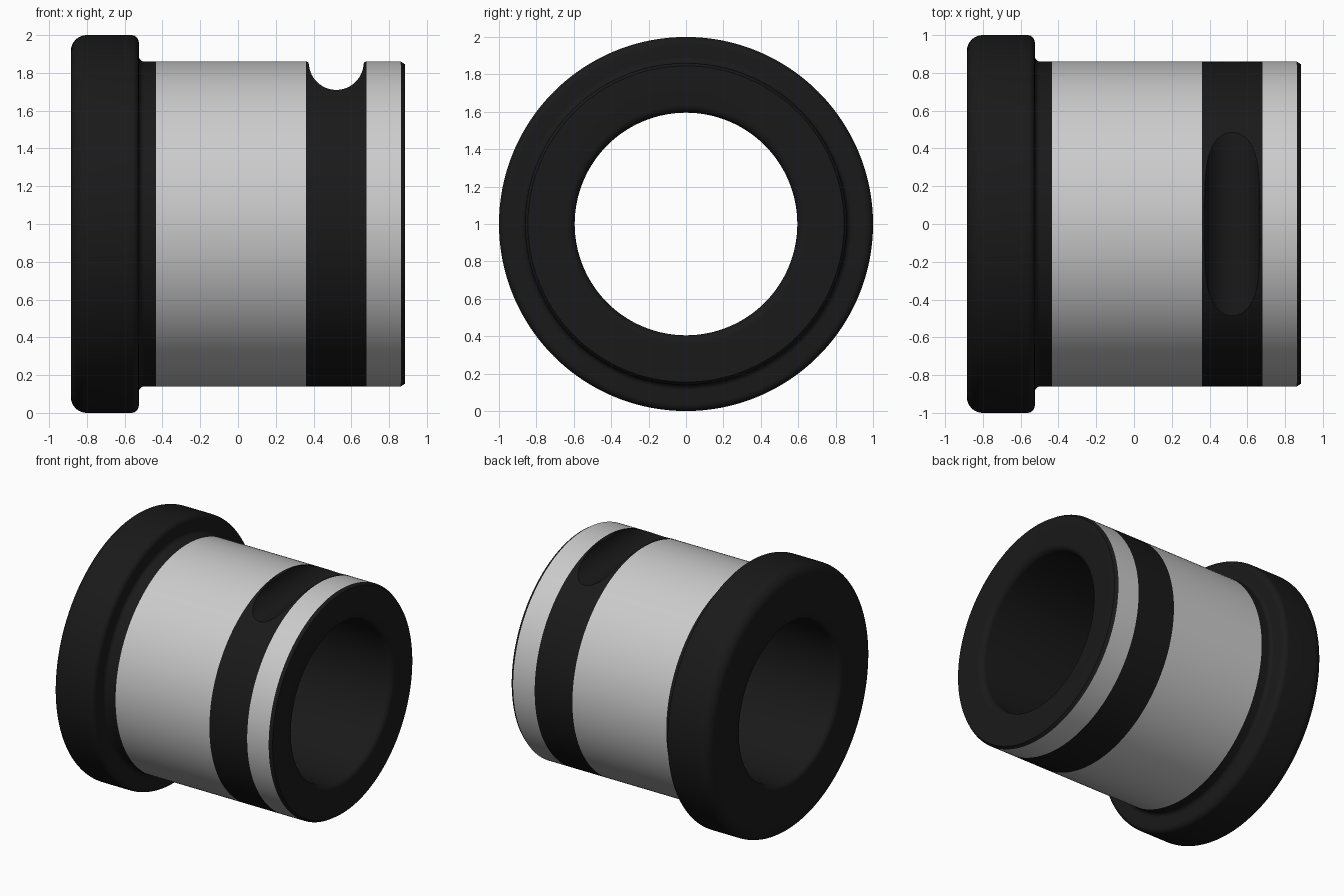
import bpy, bmesh
from math import sin, cos, pi, acos, radians

if "Cube" in bpy.data.objects:
    bpy.data.objects.remove(bpy.data.objects["Cube"])

SEG = 192
R = 0.86      # sleeve outer radius
BORE = 0.595  # bore radius
END = 0.885   # half length

black = bpy.data.materials.new("black")
black.diffuse_color = (0.01, 0.01, 0.01, 1)
black.use_nodes = True
black.node_tree.nodes["Principled BSDF"].inputs["Base Color"].default_value = black.diffuse_color


def arc(cx, cr, rad, a0, a1, n=8):
    """Arc points (x, r) from angle a0 to a1 in degrees."""
    out = []
    for i in range(n + 1):
        a = radians(a0 + (a1 - a0) * i / n)
        out.append((cx + rad * cos(a), cr + rad * sin(a)))
    return out


def skin(name, rows, mat=None):
    """Skin closed rings of points; rings running along +x face outward."""
    bm = bmesh.new()
    rings = [[bm.verts.new(p) for p in row] for row in rows]
    for a, b in zip(rings, rings[1:]):
        n = len(a)
        for j in range(n):
            k = (j + 1) % n
            bm.faces.new((a[j], b[j], b[k], a[k]))
    bmesh.ops.remove_doubles(bm, verts=bm.verts, dist=1e-5)
    me = bpy.data.meshes.new(name)
    bm.to_mesh(me)
    bm.free()
    ob = bpy.data.objects.new(name, me)
    bpy.context.collection.objects.link(ob)
    if mat:
        me.materials.append(mat)
    bpy.ops.object.select_all(action='DESELECT')
    ob.select_set(True)
    bpy.context.view_layer.objects.active = ob
    bpy.ops.object.shade_smooth_by_angle(angle=radians(30))
    return ob


def lathe(name, profile, mat=None):
    """Revolve (x, r) points about the x axis at z = 1."""
    rows = []
    for x, r in profile:
        angles = [2 * pi * j / SEG for j in range(SEG)]
        rows.append([(x, r * sin(t), 1 + r * cos(t)) for t in angles])
    return skin(name, rows, mat)


# Black body: end chamfer, end face, bore, flange and neck in one profile
F = 0.045
profile = [(0.862, R), (END, 0.845)]
profile += arc(END - F, BORE + F, F, 0, -90)
profile += arc(-END + F, BORE + F, F, -90, -180)
profile += arc(-END + 0.085, 1 - 0.085, 0.085, 180, 90, 12)
profile += arc(-0.525 - 0.04, 1 - 0.04, 0.04, 90, 0)
profile += arc(-0.525 + 0.03, R + 0.03, 0.03, 180, 270)
profile += [(-0.435, R)]
lathe("flange_and_bore", profile, black)

# Grey outer sleeves
lathe("main_sleeve", [(-0.435, R), (0.36, R)])
lathe("end_sleeve", [(0.68, R), (0.862, R)])

# Black band with a round slot milled across its top
MID = 0.52
half = arc(0.36, R - 0.015, 0.015, 90, 0, 5)
half += arc(MID, 0.855, 0.145, 184, 270, 18)
slot = half + [(2 * MID - x, z) for x, z in reversed(half[:-1])]
N_SLOT = 40
rows = []
for x, h in slot:
    tc = acos(min(1, h / R))
    top = [-tc + 2 * tc * j / N_SLOT for j in range(N_SLOT)]
    rest = [tc + (2 * pi - 2 * tc) * j / SEG for j in range(SEG)]
    rows.append([(x, R * sin(t), 1 + min(R * cos(t), h)) for t in top + rest])
skin("slotted_band", rows, black)
